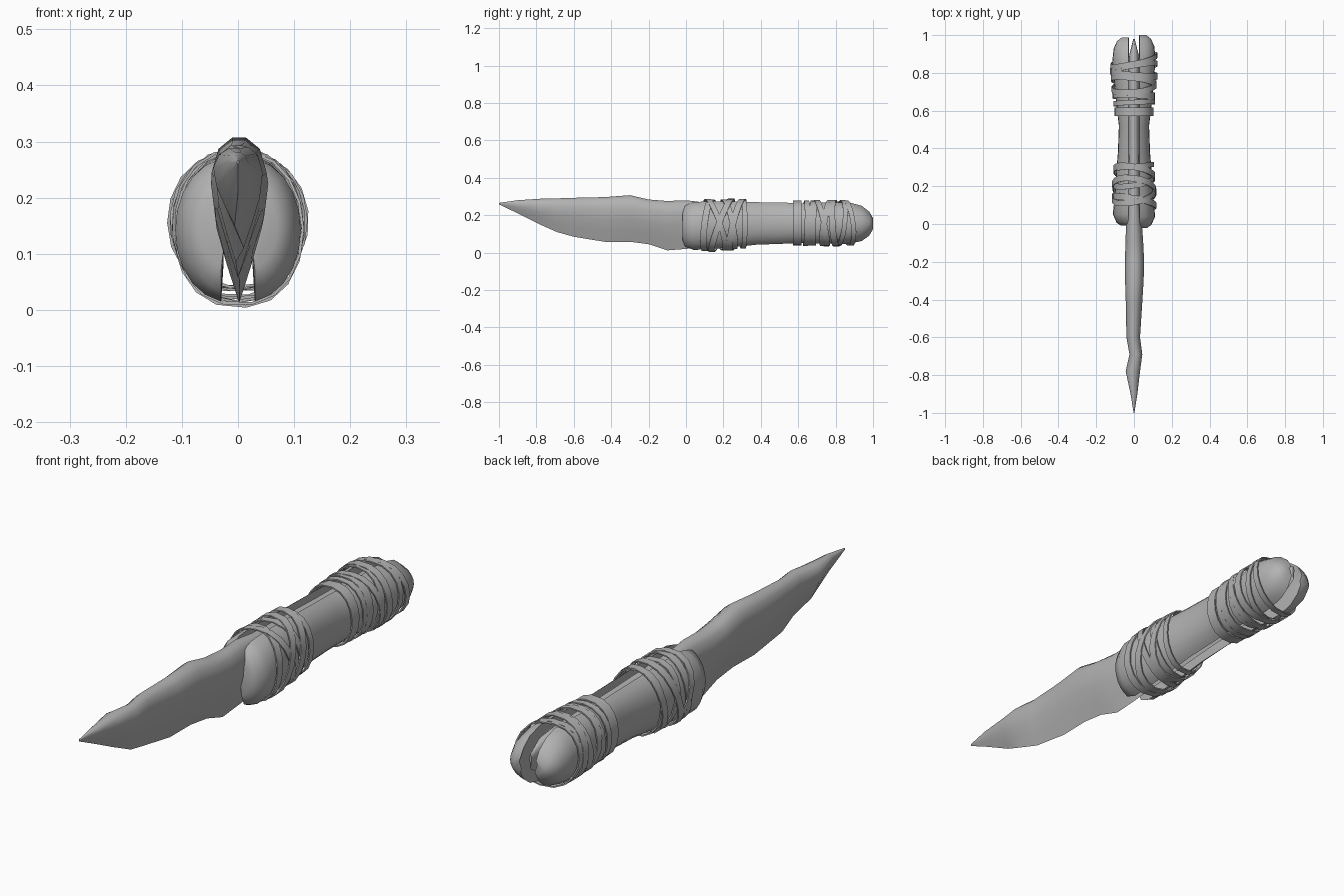
import bpy, bmesh, math
from math import sin, cos, radians, pi

cube = bpy.data.objects.get("Cube")
if cube:
    bpy.data.objects.remove(cube)

grey = bpy.data.materials.new("plain grey")
grey.use_nodes = True
GREY = (0.45, 0.45, 0.45, 1)
grey.diffuse_color = GREY
grey.node_tree.nodes["Principled BSDF"].inputs["Base Color"].default_value = GREY


def loft(name, rings, caps=True, closed=False, angle=40):
    """Skin a row of equal-sized point loops into one object."""
    bm = bmesh.new()
    loops = [[bm.verts.new(p) for p in ring] for ring in rings]
    n = len(loops[0])
    pairs = list(zip(loops, loops[1:]))
    if closed:
        pairs.append((loops[-1], loops[0]))
    for a, b in pairs:
        for i in range(n):
            j = (i + 1) % n
            bm.faces.new((a[i], a[j], b[j], b[i]))
    if caps:
        bm.faces.new(loops[0])
        bm.faces.new(loops[-1])
    bmesh.ops.recalc_face_normals(bm, faces=bm.faces)
    mesh = bpy.data.meshes.new(name)
    bm.to_mesh(mesh)
    bm.free()
    mesh.materials.append(grey)
    obj = bpy.data.objects.new(name, mesh)
    bpy.context.collection.objects.link(obj)
    bpy.ops.object.select_all(action='DESELECT')
    obj.select_set(True)
    bpy.context.view_layer.objects.active = obj
    bpy.ops.object.shade_smooth_by_angle(angle=radians(angle))
    return obj


# Blade and tang: y, bottom, top, half thickness, sideways drift
blade_stations = [
    (-1, .258, .266, .002, 0), (-.9, .21, .28, .018, 0),
    (-.78, .15, .288, .038, -.006), (-.69, .11, .29, .034, .01),
    (-.6, .085, .293, .036, -.004), (-.43, .057, .297, .043, 0),
    (-.3, .058, .307, .049, .002), (-.2, .045, .284, .051, .003),
    (-.1, .012, .276, .047, .002), (0, .02, .28, .042, 0),
    (.1, .03, .268, .034, 0), (.5, .06, .255, .028, 0),
    (.8, .07, .25, .03, 0), (.9, .09, .24, .024, 0), (.98, .14, .2, .004, 0)]
# Outline of the blade section: share of thickness, share of height
section = [(0, 0), (.45, .25), (.85, .5), (1, .75), (.75, .92), (.25, 1),
           (-.25, 1), (-.75, .92), (-1, .75), (-.85, .5), (-.45, .25)]
loft("stone_blade", [[(d + t * u, y, lo + (hi - lo) * v) for u, v in section]
                     for y, lo, hi, t, d in blade_stations], angle=50)

# Handle: y, bottom, top, half width
handle_stations = [
    (-.02, .07, .22, .07), (-.005, .03, .255, .092), (.04, .012, .272, .112),
    (.12, .015, .278, .105), (.25, .026, .276, .096), (.38, .04, .272, .085),
    (.52, .045, .27, .08), (.62, .05, .266, .092), (.75, .046, .27, .105),
    (.87, .044, .272, .114), (.94, .06, .252, .108), (.98, .09, .22, .09),
    (1, .125, .185, .065)]


def size_at(y):
    for a, b in zip(handle_stations, handle_stations[1:]):
        if y <= b[0]:
            f = max(0, (y - a[0]) / (b[0] - a[0]))
            return [p + (q - p) * f for p, q in zip(a[1:], b[1:])]
    return handle_stations[-1][1:]


def grip_ring(side, y, lo, hi, w):
    mid, half = (lo + hi) / 2, (hi - lo) / 2
    ring = []
    for i in range(11):
        a = radians(-78 + 15.6 * i)
        x = max(.03, w * cos(a) ** .85)
        ring.append((side * x, y, mid + half * sin(a)))
    # Slightly open groove towards the top
    ring.append((side * .036, y, mid + half * .5))
    ring.append((side * .026, y, mid - half * .5))
    return ring


for label, side, shift in (("left", 1, 0), ("right", -1, -.012)):
    loft(label + "_grip",
         [grip_ring(side, y + (shift if y > .9 else -shift if y < .1 else 0),
                    lo, hi, w) for y, lo, hi, w in handle_stations], angle=50)

# Wrappings: y, strap width, slope across x, slope along z, clearance
straps = [
    (.12, .034, -.2, .12, .006), (.16, .03, .22, -.35, .009),
    (.19, .034, -.15, .4, .012), (.23, .03, .18, -.2, .008),
    (.27, .034, -.18, .25, .012), (.305, .026, .1, 0, .01),
    (.595, .046, 0, 0, .01), (.642, .026, .05, .02, .012),
    (.68, .04, -.05, .05, .01), (.725, .03, .12, -.2, .012),
    (.755, .034, -.16, .15, .01), (.795, .034, -.12, -.06, .012),
    (.825, .026, .22, .1, .009), (.865, .026, .26, -.12, .008)]
SEGMENTS = 18
for k, (y0, width, sx, sz, gap) in enumerate(straps):
    rings = []
    for i in range(SEGMENTS):
        a = 2 * pi * (i + .37 * k) / SEGMENTS
        y = y0 + sx * .11 * cos(a) + sz * .13 * sin(a)
        lo, hi, w = size_at(y)
        ring = []
        for dy, out in ((-.5, 0), (.5, 0), (.5, .005), (-.5, .005)):
            grow = gap + out
            x = (w + grow) * cos(a)
            # Follow the fuller curve of the grips
            x = math.copysign((w + grow) * abs(cos(a)) ** .85, x)
            z = (lo + hi) / 2 + ((hi - lo) / 2 + grow - .004) * sin(a)
            ring.append((x, y + dy * width, z))
        rings.append(ring)
    loft(f"wrap_strap_{k + 1}", rings, caps=False, closed=True, angle=30)
